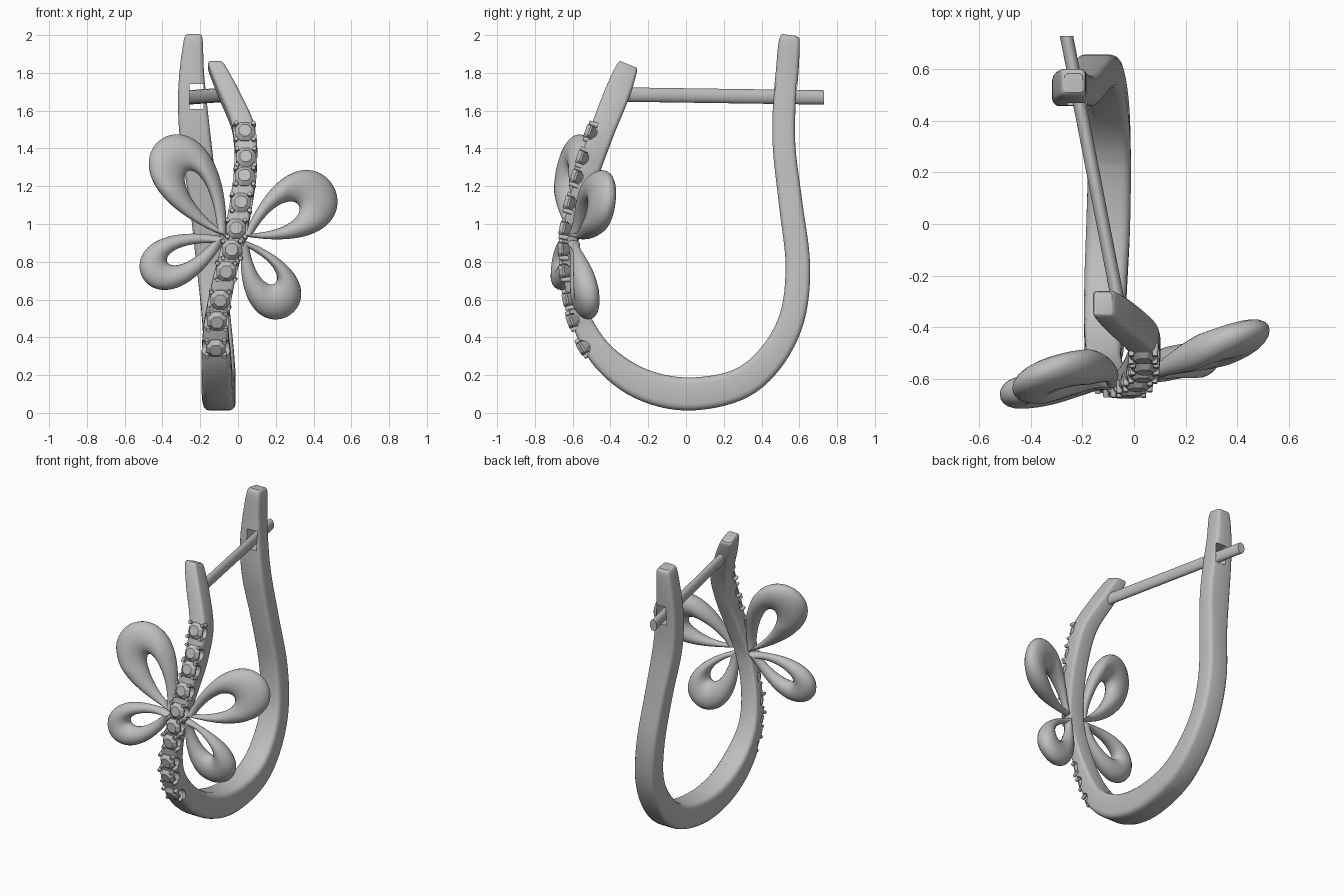
import bpy, bmesh, math
from mathutils import Vector, Matrix

if "Cube" in bpy.data.objects:
    bpy.data.objects.remove(bpy.data.objects["Cube"])

# One polished metal colour for everything
metal = bpy.data.materials.new("polished_grey")
metal.use_nodes = True
GREY = (0.52, 0.52, 0.52, 1)
metal.diffuse_color = GREY
metal.node_tree.nodes["Principled BSDF"].inputs["Base Color"].default_value = GREY


def finish(name, bm, angle=40):
    """Turn a bmesh into a named object; angle 0 keeps it flat."""
    bmesh.ops.recalc_face_normals(bm, faces=bm.faces)
    mesh = bpy.data.meshes.new(name)
    bm.to_mesh(mesh)
    bm.free()
    obj = bpy.data.objects.new(name, mesh)
    bpy.context.collection.objects.link(obj)
    mesh.materials.append(metal)
    smooth(obj, angle)
    return obj


def smooth(obj, angle):
    if angle:
        bpy.ops.object.select_all(action="DESELECT")
        obj.select_set(True)
        bpy.context.view_layer.objects.active = obj
        bpy.ops.object.shade_smooth_by_angle(angle=math.radians(angle))


def loft(bm, rings, closed=False):
    """Skin a list of point rings, capping the ends unless closed."""
    loops = [[bm.verts.new(p) for p in ring] for ring in rings]
    n = len(loops[0])
    pairs = list(zip(loops, loops[1:])) + ([(loops[-1], loops[0])] if closed else [])
    for a, b in pairs:
        for i in range(n):
            j = (i + 1) % n
            bm.faces.new((a[i], a[j], b[j], b[i]))
    if not closed:
        bm.faces.new(loops[0])
        bm.faces.new(loops[-1])


def cut(obj, cutter):
    """Subtract the cutter, keep the result and drop the helper."""
    cutter.hide_render = True
    mod = obj.modifiers.new("cut", "BOOLEAN")
    mod.operation, mod.solver, mod.object = "DIFFERENCE", "EXACT", cutter
    graph = bpy.context.evaluated_depsgraph_get()
    mesh = bpy.data.meshes.new_from_object(obj.evaluated_get(graph))
    obj.modifiers.clear()
    obj.data = mesh
    bpy.data.objects.remove(cutter)
    smooth(obj, 40)


# Hoop centre line from front tip to back tip: y, z, x, thickness, width
front_path = [
    (-.305, 1.845, -.12, .09, .07), (-.315, 1.82, -.11, .115, .09),
    (-.365, 1.69, -.05, .135, .11), (-.44, 1.5, .03, .13, .12),
    (-.51, 1.3, .04, .12, .12), (-.575, 1.1, .015, .1, .12),
    (-.615, .9, -.025, .08, .12), (-.6, .68, -.08, .085, .12),
    (-.545, .47, -.115, .11, .13), (-.43, .29, -.115, .14, .155),
    (-.24, .155, -.11, .165, .165), (0, .1, -.1, .175, .17),
    (.265, .145, -.095, .165, .165)]
back_path = [
    (.44, .28, -.1, .15, .16), (.56, .5, -.115, .135, .15),
    (.592, .78, -.145, .13, .15), (.555, 1.1, -.18, .125, .15),
    (.52, 1.4, -.22, .12, .165), (.52, 1.62, -.24, .12, .155),
    (.535, 1.8, -.245, .12, .13), (.547, 1.97, -.237, .11, .1),
    (.55, 2, -.235, .07, .07)]
STEPS = 6


def spline(points):
    """Catmull-Rom samples through points of any dimension."""
    pts = [Vector(p) for p in points]
    pts = [pts[0]] + pts + [pts[-1]]
    out = []
    for a, b, c, d in zip(pts, pts[1:], pts[2:], pts[3:]):
        for s in range(STEPS):
            t = s / STEPS
            out.append((b * 2 + (c - a) * t + (a * 2 - b * 5 + c * 4 - d) * t**2
                        + (b * 3 - a - c * 3 + d) * t**3) / 2)
    return out + [pts[-1]]


path = spline(front_path + back_path)


def frame(i):
    """Centre, outward normal and tangent of the hoop at sample i."""
    a, b = path[max(i - 1, 0)], path[min(i + 1, len(path) - 1)]
    tangent = Vector((0, b[0] - a[0], b[1] - a[1])).normalized()
    normal = Vector((0, tangent.z, -tangent.y))
    return Vector((path[i][2], path[i][0], path[i][1])), normal, tangent


def section(i):
    """Rounded rectangle across the hoop."""
    centre, normal, _ = frame(i)
    half_t, half_w = path[i][3] / 2, path[i][4] / 2
    r = min(half_t, half_w) * .4
    ring = []
    for k, (sx, sn) in enumerate(((1, 1), (-1, 1), (-1, -1), (1, -1))):
        for step in range(4):
            ang = math.pi / 2 * (k + step / 3)
            u = sx * (half_w - r) + r * math.cos(ang)
            v = sn * (half_t - r) + r * math.sin(ang)
            ring.append(centre + Vector((u, 0, 0)) + normal * v)
    return ring


# Hoop in two pieces, meeting at the hinge seam
seam = (len(front_path) - 1) * STEPS
hoops = []
for name, lo, hi in (("front_hoop", 0, seam), ("back_arm", seam, len(path) - 1)):
    bm = bmesh.new()
    loft(bm, [section(i) for i in range(lo, hi + 1)])
    hoops.append(finish(name, bm))
front_hoop, back_arm = hoops

# Catch slot through the back arm
bm = bmesh.new()
bmesh.ops.create_cube(bm, size=1, matrix=Matrix.Translation((-.22, .52, 1.675))
                      @ Matrix.Diagonal((.075, .5, .13, 1)))
cut(back_arm, finish("slot_cutter", bm, 0))

# Row of set stones: seats cut across the arm, stones and claws
seats, stones, claws = bmesh.new(), bmesh.new(), bmesh.new()
for k in range(10):
    z = 1.47 - k * .122
    i = min(range(seam // 2 + 20), key=lambda s: abs(path[s][1] - z))
    centre, normal, tangent = frame(i)
    top = centre + normal * path[i][3] / 2
    axes = Matrix((Vector((1, 0, 0)), tangent, normal)).transposed().to_4x4()
    place = Matrix.Translation(top) @ axes
    bmesh.ops.create_cone(
        seats, cap_ends=True, segments=20, radius1=.042, radius2=.042, depth=.3,
        matrix=Matrix.Translation(top) @ Matrix.Rotation(math.pi / 2, 4, "Y"))
    rings = []
    for radius, height in ((.008, -.045), (.056, -.008), (.056, .002), (.034, .022)):
        rings.append([place @ Vector((radius * math.cos(a), radius * math.sin(a), height))
                      for a in [math.pi / 8 + math.pi / 4 * s for s in range(8)]])
    loft(stones, rings)
    for sx in (-1, 1):
        for st in (-1, 1):
            bmesh.ops.create_cone(
                claws, cap_ends=True, segments=10, radius1=.014, radius2=.011, depth=.05,
                matrix=place @ Matrix.Translation((sx * .046, st * .045, -.008)))
cut(front_hoop, finish("seat_cutter", seats, 0))
finish("stones", stones, 0)
finish("claws", claws)

# Catch pin from the front tip through the slot
start, end = Vector((-.06, -.31, 1.685)), Vector((-.262, .73, 1.67))
bm = bmesh.new()
loft(bm, [[p + Vector((.026 * math.cos(a), 0, .038 * math.sin(a)))
           for a in [math.tau * s / 24 for s in range(24)]] for p in (start, end)])
finish("catch_pin", bm)


def teardrop(root, tip, half_width, t):
    """Point on a drop outline that starts at root and rounds off at tip."""
    root, tip = Vector(root), Vector(tip)
    axis = tip - root
    side = Vector((-axis.y, axis.x)).normalized()
    bulge = half_width * math.sin(t) * abs(math.sin(t / 2)) / .77
    return root + axis * (1 - math.cos(t)) / 2 + side * bulge


def wing(name, outer, hole, slope):
    """Puffed open loop between two drops, leaning in depth by slope."""
    root = Vector(outer[0])
    rings = []
    for s in range(72):
        t = math.tau * s / 72
        a, b = teardrop(*outer, t), teardrop(*hole, t)
        mid, half = (a + b) / 2, (a - b) / 2
        depth = min(.066, .012 + .62 * half.length)
        ring = []
        for q in range(20):
            ang = math.tau * q / 20
            p = mid + half * math.cos(ang)
            lean = (p - root).dot(Vector(slope))
            ring.append((p.x, -.6 + lean - depth * math.sin(ang), p.y))
        rings.append(ring)
    bm = bmesh.new()
    loft(bm, rings, closed=True)
    finish(name, bm, 60)


# Four wings: outer drop and hole as root, tip, half width in x and z
wing("upper_right_wing", ((-.06, .93), (-.405, 1.45), .165),
     ((-.11, .98), (-.265, 1.28), .05), (.283, .205))
wing("lower_right_wing", ((-.06, .93), (-.51, .725), .135),
     ((-.14, .9), (-.375, .8), .042), (.1, .1))
wing("upper_left_wing", ((.03, .935), (.505, 1.2), .168),
     ((.08, .95), (.32, 1.1), .055), (.33, .13))
wing("lower_left_wing", ((.02, .92), (.27, .515), .14),
     ((.06, .87), (.195, .685), .042), (.15, -.13))
